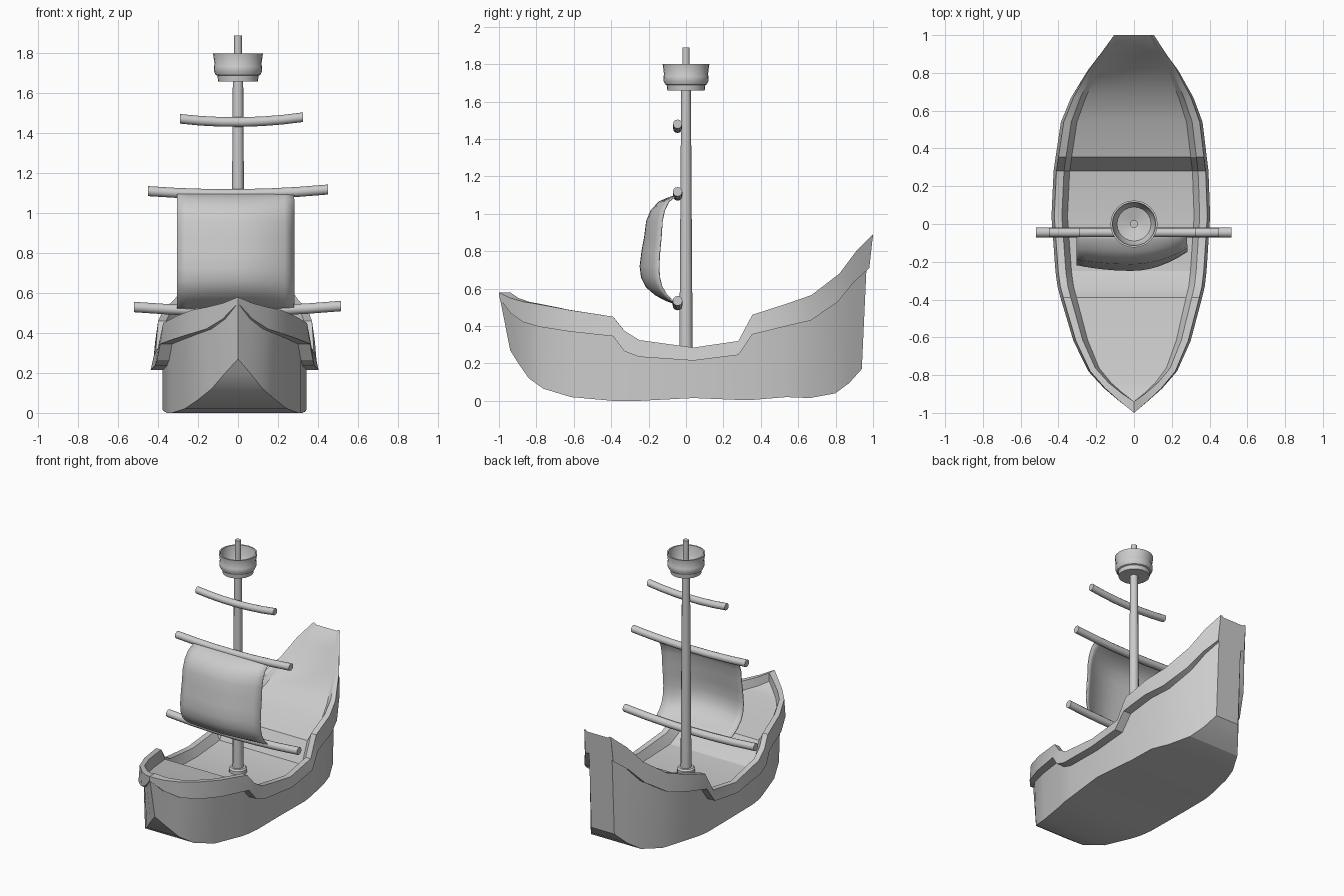
import bpy, bmesh, math

if "Cube" in bpy.data.objects:
    bpy.data.objects.remove(bpy.data.objects["Cube"])

grey = bpy.data.materials.new("plain_grey")
grey.diffuse_color = (0.6, 0.6, 0.6, 1)
grey.use_nodes = True
grey.node_tree.nodes["Principled BSDF"].inputs["Base Color"].default_value = grey.diffuse_color


def finish(name, bm, angle):
    bmesh.ops.remove_doubles(bm, verts=bm.verts, dist=1e-4)
    bmesh.ops.recalc_face_normals(bm, faces=bm.faces)
    mesh = bpy.data.meshes.new(name)
    bm.to_mesh(mesh)
    bm.free()
    mesh.materials.append(grey)
    ob = bpy.data.objects.new(name, mesh)
    bpy.context.collection.objects.link(ob)
    bpy.ops.object.select_all(action='DESELECT')
    ob.select_set(True)
    bpy.context.view_layer.objects.active = ob
    bpy.ops.object.shade_smooth_by_angle(angle=math.radians(angle))
    return ob


def loft(name, rings, closed=True, caps=(True, True), angle=40):
    """Skin a row of equal-length point rings."""
    bm = bmesh.new()
    vs = [[bm.verts.new(p) for p in r] for r in rings]
    n = len(rings[0])
    for a, b in zip(vs, vs[1:]):
        for i in range(n if closed else n - 1):
            j = (i + 1) % n
            bm.faces.new((a[i], a[j], b[j], b[i]))
    for use, ring in zip(caps, (vs[0], vs[-1])):
        if use:
            bm.faces.new(ring)
    return finish(name, bm, angle)


def lathe(name, profile, sides, caps=(True, True)):
    rings = [[(r * math.cos(2 * math.pi * i / sides),
               r * math.sin(2 * math.pi * i / sides), z) for i in range(sides)]
             for r, z in profile]
    return loft(name, rings, caps=caps)


# Hull stations: y, half width, rail top, band bottom, keel height, deck drop
stations = [
    (-1.00, .000, .580, .550, .270, .06), (-.94, .075, .550, .470, .200, .06),
    (-.87, .155, .530, .420, .120, .06), (-.78, .235, .515, .395, .065, .06),
    (-.62, .310, .485, .370, .020, .06), (-.39, .375, .450, .345, .000, .06),
    (-.33, .390, .375, .265, .000, .07), (-.25, .400, .325, .235, .000, .07),
    (.04, .420, .285, .215, .015, .055), (.28, .410, .320, .245, .005, .06),
    (.355, .400, .460, .355, .005, .06), (.54, .375, .520, .400, .020, .06),
    (.67, .325, .565, .430, .015, .035), (.82, .240, .680, .530, .040, .015),
    (.91, .175, .800, .635, .095, .01), (1.00, .110, .890, .710, .170, .01)]


def hull_ring(y, w, top, low, keel, drop):
    k = min(1, w / .35)
    cx = -.017 * (1 - y * y)
    fore = y < 0

    def rake(s):
        return y * (1 - s * y ** 4)
    inner = rake(.06) if fore else y
    half = [(w - .085 * k, inner, top - drop), (w - .055 * k, inner, top),
            (w - .015 * k, y, top), (w, rake(.002 if fore else .02), low),
            (w - .06 * k, rake(.005 if fore else .035), low),
            (w - .06 * k, rake(.06), keel)]
    right = [(cx + x, yy, z) for x, yy, z in half]
    left = [(cx - x, yy, z) for x, yy, z in reversed(half)]
    return right + left


loft("hull", [hull_ring(*s) for s in stations], caps=(False, True), angle=25)

# Mast, collar and lookout basket
lathe("mast", [(.036, .2), (.026, 1.67), (.02, 1.67), (.02, 1.89)], 12)
lathe("mast_collar", [(.06, .2), (.06, .26), (.05, .27), (.03, .27)], 12)
lathe("lookout_basket", [
    (.018, 1.66), (.1, 1.66), (.103, 1.688), (.112, 1.692), (.12, 1.71), (.121, 1.735),
    (.117, 1.742), (.125, 1.8), (.115, 1.8), (.106, 1.735), (.09, 1.705), (.018, 1.685)],
    24, caps=(False, False))


# Yards: slightly bowed round spars
def yard(name, x0, x1, z_left, z_mid, z_right, r):
    rings = []
    for i in range(7):
        t = i / 6
        z = (z_left * (1 - t) ** 2 + z_right * t ** 2
             + (2 * z_mid - (z_left + z_right) / 2) * 2 * t * (1 - t))
        rings.append([(x0 + (x1 - x0) * t, -.045 + r * math.cos(a * math.pi / 6),
                       z + r * math.sin(a * math.pi / 6)) for a in range(12)])
    loft(name, rings)


yard("top_yard", -.29, .325, 1.472, 1.456, 1.48, .024)
yard("middle_yard", -.45, .45, 1.11, 1.095, 1.118, .025)
yard("lower_yard", -.52, .515, .53, .51, .535, .026)

# Sail: billowing sheet, fuller in the middle and towards the foot
profile = [(.17, 1.1), (.34, 1.09), (.58, 1.065), (.76, 1.02), (.86, .96), (.9, .88), (.96, .8),
           (1, .72), (.97, .66), (.87, .61), (.66, .565), (.42, .535), (.2, .515)]
rows = []
for f, z in profile:
    row = []
    for i in range(13):
        u = i / 6 - 1
        depth = .245 - .03 * max(0, -u) ** 2 - .1 * max(0, u) ** 2
        edge = .04
        row.append((-.012 + .293 * u,
                    -edge - (depth - edge) * (f - .17) / .83, z))
    rows.append(row)
sail = loft("sail", rows, closed=False, caps=(False, False), angle=60)
mod = sail.modifiers.new("thickness", 'SOLIDIFY')
mod.thickness = .006
mod.offset = 0
